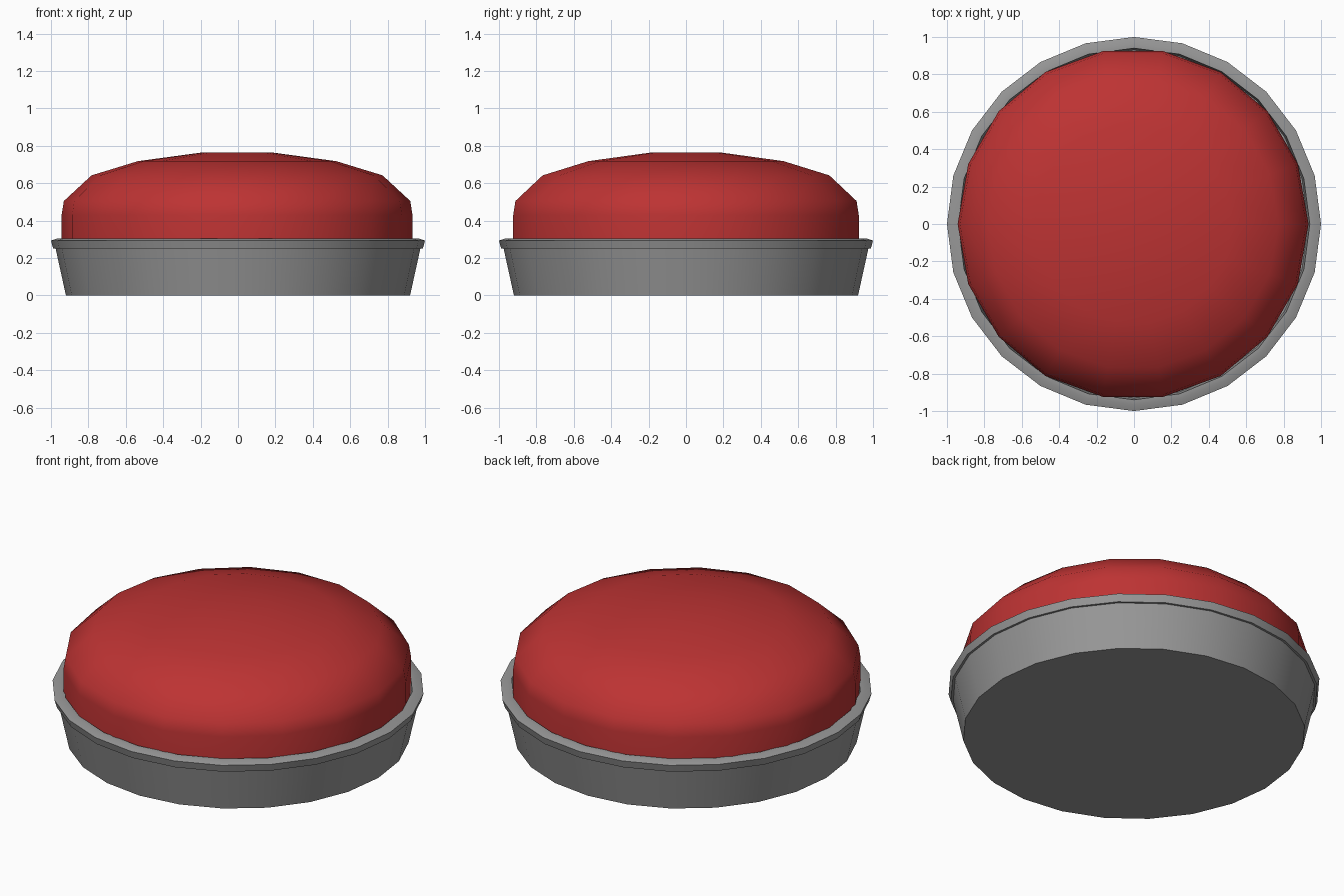
import bpy, bmesh, math

if "Cube" in bpy.data.objects:
    bpy.data.objects.remove(bpy.data.objects["Cube"])


def lathe(name, profile, sides, color, offset=(0, 0, 0), sharp=30):
    """Revolve (radius, z) points around z and cap both ends."""
    bm = bmesh.new()
    rings = []
    for r, z in profile:
        rings.append([bm.verts.new((r * math.cos(2 * math.pi * i / sides),
                                    r * math.sin(2 * math.pi * i / sides), z))
                      for i in range(sides)])
    for low, high in zip(rings, rings[1:]):
        for i in range(sides):
            j = (i + 1) % sides
            bm.faces.new((low[i], low[j], high[j], high[i]))
    bm.faces.new(rings[0][::-1])
    bm.faces.new(rings[-1])
    bmesh.ops.recalc_face_normals(bm, faces=bm.faces)
    mesh = bpy.data.meshes.new(name)
    bm.to_mesh(mesh)
    bm.free()
    obj = bpy.data.objects.new(name, mesh)
    obj.location = offset
    bpy.context.collection.objects.link(obj)
    mat = bpy.data.materials.new(name + "_material")
    mat.diffuse_color = (*color, 1)
    mat.use_nodes = True
    mat.node_tree.nodes["Principled BSDF"].inputs["Base Color"].default_value = mat.diffuse_color
    mesh.materials.append(mat)
    bpy.ops.object.select_all(action='DESELECT')
    bpy.context.view_layer.objects.active = obj
    obj.select_set(True)
    bpy.ops.object.shade_smooth_by_angle(angle=math.radians(sharp))
    return obj


# Flared dark grey cup with a thin overhanging rim and a shallow recess
lathe("base_cup", [(0.92, 0), (0.975, 0.25), (0.988, 0.25), (1.0, 0.293),
                   (0.965, 0.305), (0.94, 0.305), (0.93, 0.2)],
      24, (0.31, 0.31, 0.31))

# Red domed push cap seated in the cup
lathe("dome_cap", [(0.938, 0.2), (0.938, 0.43), (0.926, 0.505),
                   (0.778, 0.642), (0.53, 0.718), (0.183, 0.765)],
      18, (0.51, 0.033, 0.033), offset=(-0.005, 0, 0), sharp=60)
